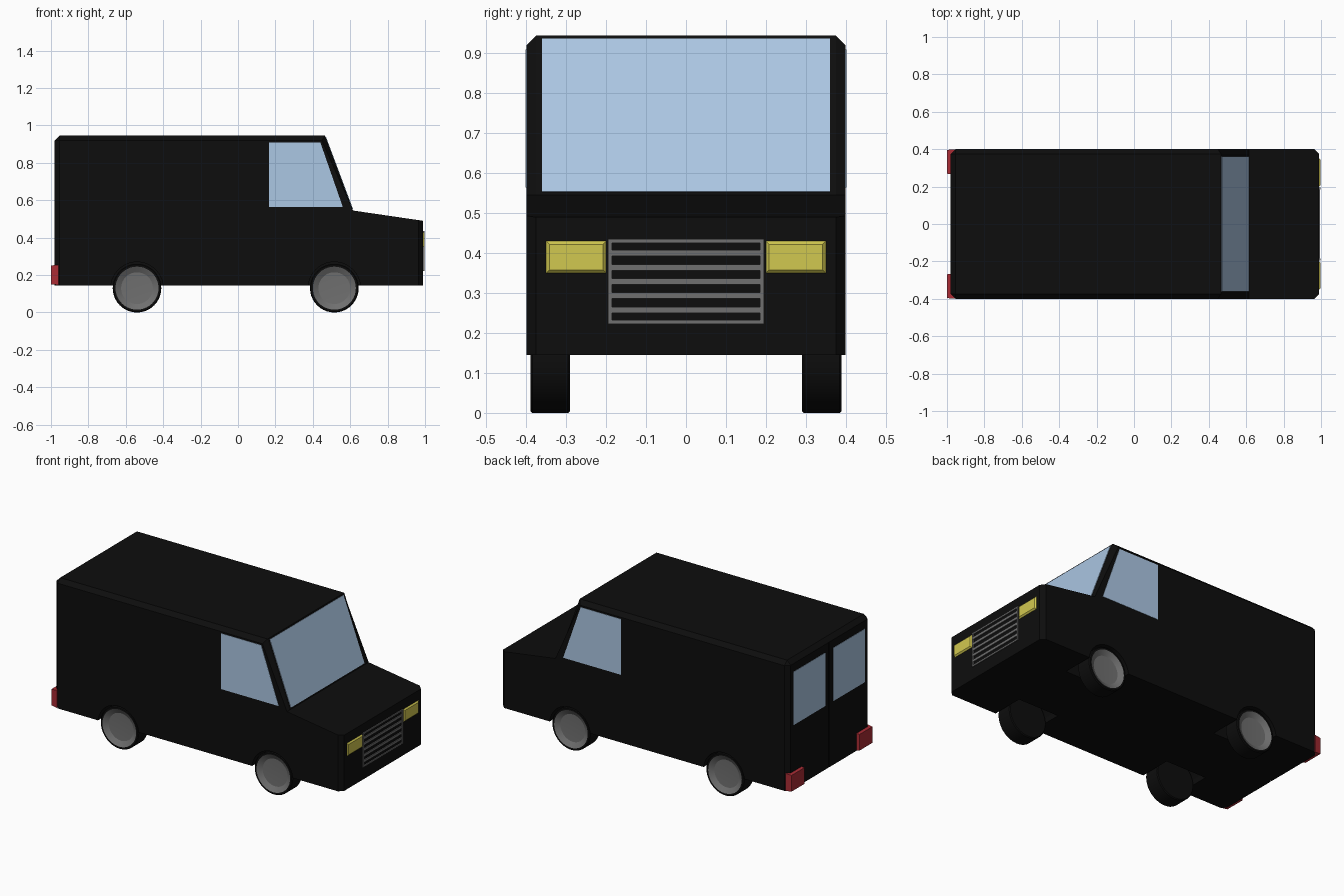
import bpy
import bmesh
import math
from mathutils import Vector

if "Cube" in bpy.data.objects:
    bpy.data.objects.remove(bpy.data.objects["Cube"])


def material(name, colour):
    m = bpy.data.materials.new(name)
    m.use_nodes = True
    m.diffuse_color = (*colour, 1)
    m.node_tree.nodes["Principled BSDF"].inputs["Base Color"].default_value = (*colour, 1)
    return m


BLACK = material("black", (.004, .004, .004))
GLASS = material("pale blue glass", (.41, .57, .77))
YELLOW = material("headlight yellow", (.64, .58, .08))
GREY = material("metal grey", (.16, .16, .16))
RED = material("tail light red", (.4, .025, .035))


def finish(bm, name, *mats):
    bmesh.ops.recalc_face_normals(bm, faces=bm.faces)
    me = bpy.data.meshes.new(name)
    bm.to_mesh(me)
    bm.free()
    ob = bpy.data.objects.new(name, me)
    bpy.context.collection.objects.link(ob)
    for m in mats:
        me.materials.append(m)
    return ob


def prism(points, vec, taper=0):
    """Extrude a polygon along vec, optionally drawing in the far cap."""
    bm = bmesh.new()
    face = bm.faces.new([bm.verts.new(p) for p in points])
    ext = bmesh.ops.extrude_face_region(bm, geom=[face])["geom"]
    top = [v for v in ext if isinstance(v, bmesh.types.BMVert)]
    bmesh.ops.translate(bm, verts=top, vec=vec)
    centre = sum((v.co for v in top), Vector()) / len(top)
    for v in top:
        for i in (1, 2):
            if taper:
                v.co[i] -= math.copysign(taper, v.co[i] - centre[i])
    return bm


def rect(x, y0, y1, z0, z1):
    return [(x, y0, z0), (x, y1, z0), (x, y1, z1), (x, y0, z1)]


# Body shell, extruded from its side profile
W = .4
profile = [(-.98, .145), (.99, .145), (.99, .49), (.615, .545), (.465, .945), (-.98, .945)]
bm = prism([(x, -W, z) for x, z in profile], (0, 2 * W, 0))


def chamfered(e):
    a, b = (v.co for v in e.verts)
    mid = (a + b) / 2
    roof_rear = mid.z > .94 and mid.x < -.9
    roof_side = mid.z > .94 and abs(mid.y) > .3
    corner = abs(mid.y) > .3 and abs(a.z - b.z) > .1
    return roof_rear or roof_side or corner


bmesh.ops.bevel(bm, geom=[e for e in bm.edges if chamfered(e)], offset=.025,
                offset_type='OFFSET', segments=1, profile=.5, affect='EDGES')
body = finish(bm, "body", BLACK)


def cut(target, bm):
    cutter = finish(bm, "cutter", BLACK)
    cutter.hide_render = True
    mod = target.modifiers.new("cut", 'BOOLEAN')
    mod.operation, mod.solver, mod.object = 'DIFFERENCE', 'EXACT', cutter
    bpy.context.view_layer.objects.active = target
    bpy.ops.object.modifier_apply(modifier=mod.name)
    bpy.data.objects.remove(cutter)


# Wheel arches and the rear door gap
WHEELS = [(x, s) for x in (-.54, .515) for s in (-1, 1)]
N = 40
for x, s in WHEELS:
    ring = [(x + .14 * math.cos(math.tau * i / N), s * .2, .13 + .14 * math.sin(math.tau * i / N))
            for i in range(N)]
    cut(body, prism(ring, (0, s * .3, 0)))
cut(body, prism(rect(-.99, -.005, .005, .1, .92), (.02, 0, 0)))

# Wheels: lathed tyre with a dished grey hub
SECTION = [(0, .29), (.125, .29), (.13, .295), (.13, .385), (.125, .39),
           (.115, .39), (.085, .372), (0, .368)]
for x, s in WHEELS:
    bm = bmesh.new()
    verts = [bm.verts.new((x, s * y, .13 + r)) for r, y in SECTION]
    edges = [bm.edges.new(p) for p in zip(verts, verts[1:])]
    bmesh.ops.spin(bm, geom=verts + edges, cent=(x, 0, .13), axis=(0, 1, 0),
                   angle=math.tau, steps=N, use_duplicate=False)
    bmesh.ops.remove_doubles(bm, verts=bm.verts, dist=.0005)
    for f in bm.faces:
        c = f.calc_center_median()
        f.material_index = int(abs(c.y) > .34 and math.hypot(c.x - x, c.z - .13) < .113)
    end = "front" if x > 0 else "rear"
    ob = finish(bm, end + ("_left" if s > 0 else "_right") + "_wheel", BLACK, GREY)
    bpy.ops.object.select_all(action='DESELECT')
    ob.select_set(True)
    bpy.context.view_layer.objects.active = ob
    bpy.ops.object.shade_smooth_by_angle(angle=math.radians(25))

# Windscreen on the sloping front
low, high = Vector((.615, 0, .545)), Vector((.465, 0, .945))
normal = Vector((.4, 0, .15)).normalized()
a, b = low.lerp(high, .02), low.lerp(high, .98)
side = Vector((0, .36, 0))
finish(prism([a - side, a + side, b + side, b - side], normal * .003), "windscreen", GLASS)

# Parts that come in left and right pairs
for s, label in ((1, "left"), (-1, "right")):
    pane = [(.165, .565), (.56, .565), (.44, .91), (.165, .91)]
    finish(prism([(x, s * W, z) for x, z in pane], (0, s * .002, 0)), label + "_side_window", GLASS)
    finish(prism(rect(-.98, s * .04, s * .35, .54, .87), (-.002, 0, 0)),
           label + "_rear_window", GLASS)
    finish(prism(rect(.985, s * .195, s * .355, .345, .435), (.013, 0, 0), taper=.013),
           label + "_headlight", YELLOW)
    finish(prism(rect(-.96, s * .265, s * .4, .147, .255), (-.04, 0, 0), taper=.004),
           label + "_tail_light", RED)
    finish(prism(rect(.985, s * .185, s * .195, .222, .435), (.011, 0, 0)),
           label + "_grille_post", GREY)

# Grille rails and slats
for i, (z, h) in enumerate([(.227, .01), (.43, .01)] + [(.258 + .0355 * k, .015) for k in range(5)]):
    name = "grille_rail" if i < 2 else "grille_slat"
    finish(prism(rect(.985, -.186, .186, z - h / 2, z + h / 2), (.01, 0, 0)), name, GREY)
